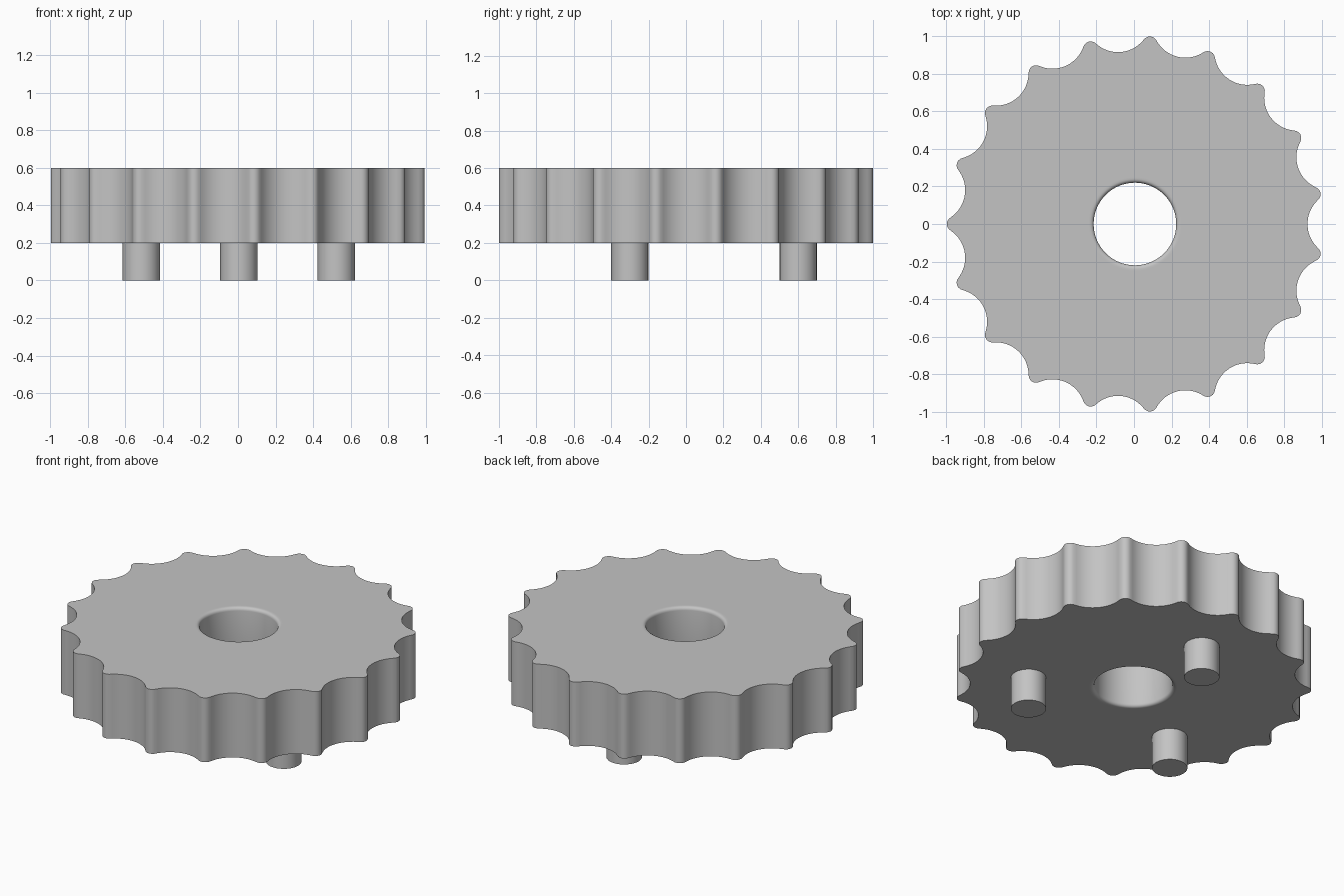
import bpy
import bmesh
from math import sin, cos, atan2, sqrt, pi, radians

cube = bpy.data.objects.get("Cube")
if cube:
    bpy.data.objects.remove(cube, do_unlink=True)

TEETH, STEPS = 19, 24
TIP, VALLEY, TIP_ROUND = 1.003, 0.92, 0.04
BOTTOM, TOP = 0.2, 0.6
HOLE, FILLET = 0.22, 0.02
CENTRE_X = 0.005

# Single grey material
grey = bpy.data.materials.new("grey")
grey.use_nodes = True
colour = (0.55, 0.55, 0.55, 1)
grey.diffuse_color = colour
grey.node_tree.nodes["Principled BSDF"].inputs["Base Color"].default_value = colour

# Scallop circle that is tangent to the rounded tooth tip
half = pi / TEETH
tip_c = TIP - TIP_ROUND
tx, ty = tip_c * cos(half), tip_c * sin(half)
scallop = ((tx - VALLEY) ** 2 + ty ** 2 - TIP_ROUND ** 2) / (2 * (TIP_ROUND + tx - VALLEY))
scallop_c = VALLEY + scallop
mix = scallop / (scallop + TIP_ROUND)
switch = atan2(ty * mix, scallop_c + (tx - scallop_c) * mix)


def rim_radius(i):
    from_tip = abs((i + STEPS // 2) % STEPS - STEPS // 2) * 2 * half / STEPS
    a = half - from_tip
    if a < switch:
        return scallop_c * cos(a) - sqrt(scallop ** 2 - (scallop_c * sin(a)) ** 2)
    return tip_c * cos(from_tip) + sqrt(TIP_ROUND ** 2 - (tip_c * sin(from_tip)) ** 2)


def finish(bm, name):
    bmesh.ops.recalc_face_normals(bm, faces=bm.faces)
    mesh = bpy.data.meshes.new(name)
    bm.to_mesh(mesh)
    bm.free()
    mesh.materials.append(grey)
    obj = bpy.data.objects.new(name, mesh)
    bpy.context.collection.objects.link(obj)
    bpy.ops.object.select_all(action='DESELECT')
    obj.select_set(True)
    bpy.context.view_layer.objects.active = obj
    bpy.ops.object.shade_smooth_by_angle(angle=radians(40))
    return obj


# Scalloped disc: closed cross-section of rings, None marks the scalloped rim
section = [(None, BOTTOM), (None, TOP), (HOLE + FILLET + 0.01, TOP)]
for end, sign, order in ((TOP, -1, range(5)), (BOTTOM, 1, range(4, -1, -1))):
    for k in order:
        t = k * pi / 8
        section.append((HOLE + FILLET * (1 - sin(t)), end + sign * FILLET * (1 - cos(t))))
section.append((HOLE + FILLET + 0.01, BOTTOM))

bm = bmesh.new()
count = TEETH * STEPS
rings = []
for radius, z in section:
    ring = []
    for i in range(count):
        angle = pi + 2 * pi * i / count
        r = rim_radius(i) if radius is None else radius
        ring.append(bm.verts.new((CENTRE_X + r * cos(angle), r * sin(angle), z)))
    rings.append(ring)
for a, b in zip(rings, rings[1:] + rings[:1]):
    for i in range(count):
        j = (i + 1) % count
        bm.faces.new((a[i], a[j], b[j], b[i]))
finish(bm, "scalloped_disc")

# Three round pegs under the disc
for name, degrees in (("back_peg", 90), ("right_peg", 210), ("left_peg", 330)):
    bm = bmesh.new()
    bmesh.ops.create_cone(bm, cap_ends=True, segments=24, radius1=0.1, radius2=0.1, depth=0.21)
    angle = radians(degrees)
    bmesh.ops.translate(bm, verts=bm.verts,
                        vec=(CENTRE_X + 0.6 * cos(angle), 0.6 * sin(angle), 0.105))
    finish(bm, name)
